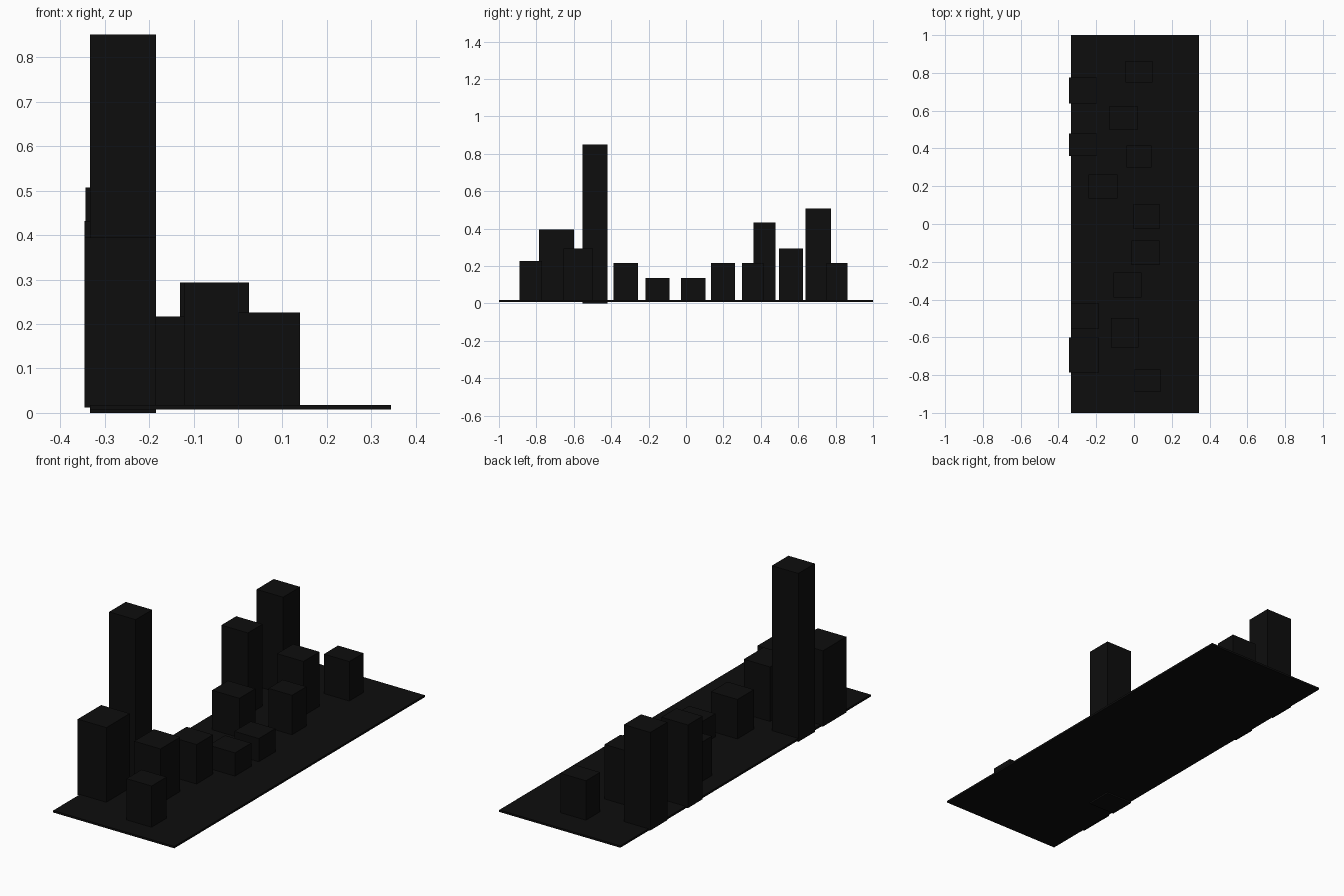
import bpy

mat = bpy.data.materials.new("black")
mat.diffuse_color = (0.004, 0.004, 0.004, 1)


def box(name, x0, x1, y0, y1, z0, z1):
    bpy.ops.mesh.primitive_cube_add(size=1, location=((x0 + x1) / 2, (y0 + y1) / 2, (z0 + z1) / 2))
    ob = bpy.context.object
    ob.name = name
    ob.scale = (x1 - x0, y1 - y0, z1 - z0)
    bpy.ops.object.transform_apply(location=False, rotation=False, scale=True)
    ob.data.materials.append(mat)


# Thin ground slab
box("base_plate", -0.333, 0.344, -1, 1, 0.008, 0.018)

# Tallest tower, passing through the slab
box("tall_tower", -0.333, -0.185, -0.553, -0.421, 0, 0.851)

# Remaining blocks: x0, x1, y0, y1, top
blocks = [
    (-0.343, -0.195, 0.638, 0.775, 0.507),
    (-0.345, -0.197, 0.360, 0.478, 0.432),
    (-0.345, -0.185, -0.787, -0.600, 0.395),
    (-0.045, 0.097, 0.750, 0.863, 0.217),
    (-0.130, 0.018, 0.497, 0.625, 0.293),
    (-0.040, 0.092, 0.300, 0.415, 0.217),
    (-0.240, -0.087, 0.135, 0.263, 0.217),
    (-0.002, 0.135, -0.027, 0.105, 0.135),
    (-0.012, 0.135, -0.217, -0.087, 0.135),
    (-0.108, 0.040, -0.388, -0.256, 0.217),
    (-0.122, 0.025, -0.655, -0.497, 0.293),
    (0.000, 0.140, -0.890, -0.770, 0.226),
]
for i, (x0, x1, y0, y1, top) in enumerate(blocks, 1):
    box(f"block_{i}", x0, x1, y0, y1, 0.012, top)
